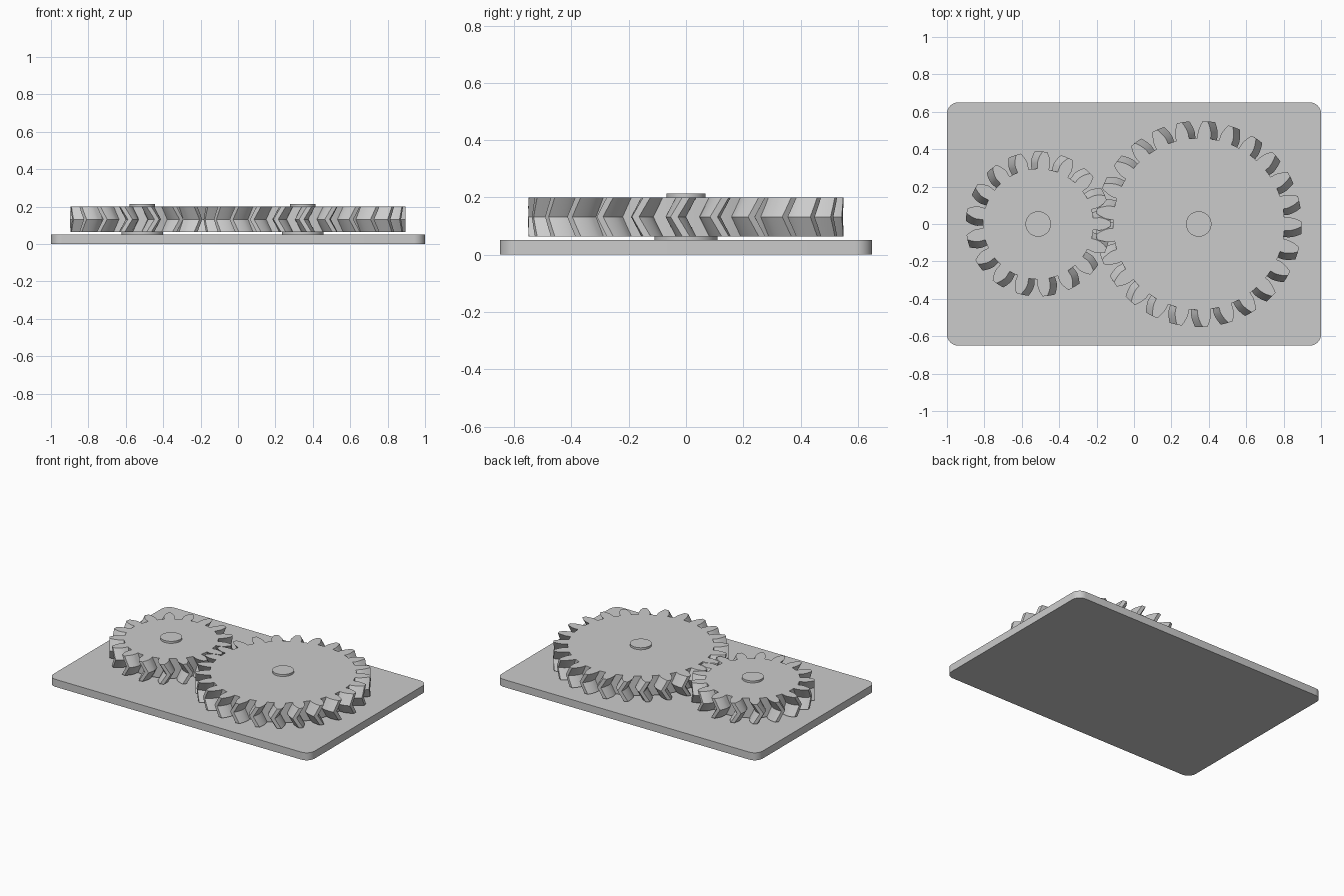
import bpy
import bmesh
from math import pi, cos, sin, tan, acos, radians

cube = bpy.data.objects.get("Cube")
if cube:
    bpy.data.objects.remove(cube, do_unlink=True)

# Single plain grey finish
grey = bpy.data.materials.new("plain_grey")
grey.use_nodes = True
colour = (0.6, 0.6, 0.6, 1)
grey.diffuse_color = colour
grey.node_tree.nodes["Principled BSDF"].inputs["Base Color"].default_value = colour

MODULE = 0.0408
PRESSURE = radians(20)
BASE_TOP = 0.052
GEAR_BOTTOM, GEAR_TOP = 0.064, 0.2
SHAFT_TOP = 0.214
HELIX_SHIFT = 0.038


def stack(name, rings):
    """Solid made from matching closed rings, ordered bottom to top."""
    bm = bmesh.new()
    layers = [[bm.verts.new(p) for p in ring] for ring in rings]
    n = len(layers[0])
    for low, high in zip(layers, layers[1:]):
        for i in range(n):
            j = (i + 1) % n
            bm.faces.new((low[i], low[j], high[j], high[i]))
    bm.faces.new(layers[0][::-1])
    bm.faces.new(layers[-1])
    mesh = bpy.data.meshes.new(name)
    bm.to_mesh(mesh)
    bm.free()
    mesh.materials.append(grey)
    obj = bpy.data.objects.new(name, mesh)
    bpy.context.collection.objects.link(obj)
    bpy.ops.object.select_all(action='DESELECT')
    obj.select_set(True)
    bpy.context.view_layer.objects.active = obj
    bpy.ops.object.shade_smooth_by_angle(angle=radians(25))
    return obj


def gear_outline(teeth):
    """Involute tooth outline as (radius, angle) pairs."""
    pitch = MODULE * teeth / 2
    base = pitch * cos(PRESSURE)
    root, tip = pitch - 1.25 * MODULE, pitch + MODULE

    def half_angle(r):
        a = acos(min(1, base / r))
        return pi / (2 * teeth) + tan(PRESSURE) - PRESSURE - tan(a) + a - 0.003

    start = max(base, root)
    radii = [start + (tip - start) * k / 6 for k in range(7)]
    flank = [(r, half_angle(r)) for r in radii]
    if root < base:
        flank.insert(0, (root, half_angle(base)))
    outline = []
    for t in range(teeth):
        centre = 2 * pi * t / teeth
        outline += [(r, centre - a) for r, a in flank]
        outline += [(r, centre + a) for r, a in reversed(flank)]
        # root arc between neighbouring teeth
        outline.append((root, centre + pi / teeth))
    return outline


def herringbone_gear(name, teeth, x, hand):
    outline = gear_outline(teeth)
    twist = hand * HELIX_SHIFT / (MODULE * teeth / 2)
    rings = []
    for k in range(5):
        z = GEAR_BOTTOM + (GEAR_TOP - GEAR_BOTTOM) * k / 4
        turn = twist * (1 - abs(k - 2) / 2)
        rings.append([(x + r * cos(a + turn), r * sin(a + turn), z) for r, a in outline])
    return stack(name, rings)


def disc(name, x, radius, z0, z1, sides=48):
    circle = [(x + radius * cos(2 * pi * i / sides), radius * sin(2 * pi * i / sides))
              for i in range(sides)]
    return stack(name, [[(px, py, z) for px, py in circle] for z in (z0, z1)])


# Base plate with rounded corners
HALF_X, HALF_Y, CORNER = 1.0, 0.65, 0.06
plate = []
for quarter, (sx, sy) in enumerate(((1, 1), (-1, 1), (-1, -1), (1, -1))):
    for k in range(9):
        a = (quarter + k / 8) * pi / 2
        plate.append((sx * (HALF_X - CORNER) + CORNER * cos(a),
                      sy * (HALF_Y - CORNER) + CORNER * sin(a)))
stack("base_plate", [[(px, py, z) for px, py in plate] for z in (0, BASE_TOP)])

# Meshing gears, each on a spacer and a shaft
for label, teeth, x, hand in (("small", 17, -0.512, 1), ("large", 25, 0.346, -1)):
    herringbone_gear(label + "_gear", teeth, x, hand)
    disc(label + "_spacer", x, 0.11, BASE_TOP, GEAR_BOTTOM)
    disc(label + "_shaft", x, 0.068, GEAR_TOP, SHAFT_TOP)
